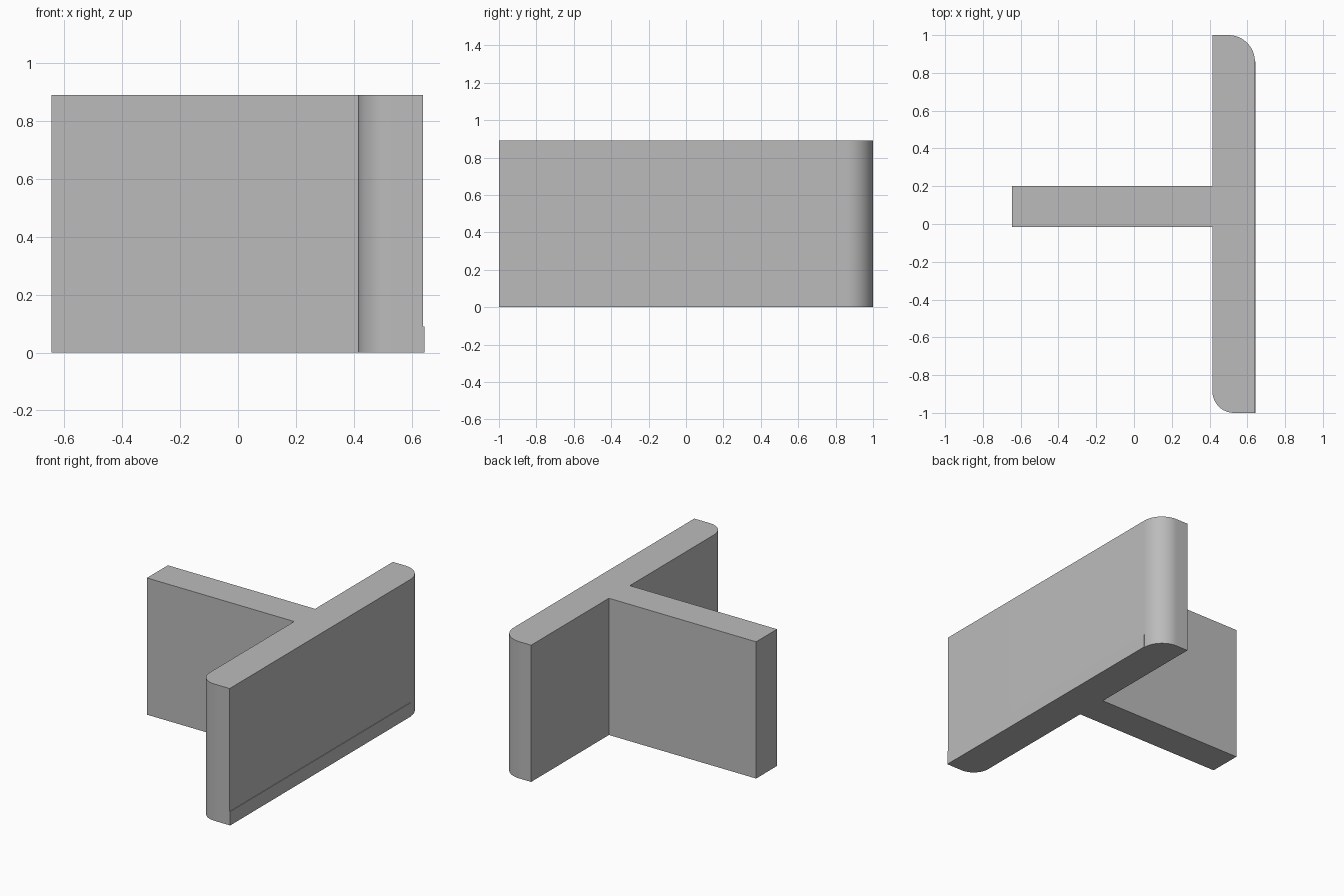
import bpy, bmesh, math

if "Cube" in bpy.data.objects:
    bpy.data.objects.remove(bpy.data.objects["Cube"])

HEIGHT = 0.89

grey = bpy.data.materials.new("plain grey")
grey.diffuse_color = (0.5, 0.5, 0.5, 1)
grey.use_nodes = True
grey.node_tree.nodes["Principled BSDF"].inputs["Base Color"].default_value = grey.diffuse_color


def arc(cx, cy, r, start, steps=16):
    """Quarter circle of points, counter-clockwise from the start angle."""
    return [(cx + r * math.cos(math.radians(start + 90 * i / steps)),
             cy + r * math.sin(math.radians(start + 90 * i / steps)))
            for i in range(steps + 1)]


def extrude_plan(name, plan, height):
    """Stand a closed plan outline up as a solid prism."""
    bm = bmesh.new()
    base = bm.faces.new([bm.verts.new((x, y, 0)) for x, y in plan])
    top = bmesh.ops.extrude_face_region(bm, geom=[base])
    verts = [v for v in top["geom"] if isinstance(v, bmesh.types.BMVert)]
    bmesh.ops.translate(bm, verts=verts, vec=(0, 0, height))
    bmesh.ops.recalc_face_normals(bm, faces=bm.faces)
    mesh = bpy.data.meshes.new(name)
    bm.to_mesh(mesh)
    bm.free()
    mesh.materials.append(grey)
    obj = bpy.data.objects.new(name, mesh)
    bpy.context.collection.objects.link(obj)
    bpy.ops.object.select_all(action='DESELECT')
    obj.select_set(True)
    bpy.context.view_layer.objects.active = obj
    bpy.ops.object.shade_smooth_by_angle(angle=math.radians(30))
    return obj


# T-shaped wall: long bar with two opposite rounded corners, and a stem
left, right, stem_end = 0.415, 0.64, -0.645
r_back, r_front = 0.14, 0.115
plan = ([(right, -1)]
        + arc(right - r_back, 1 - r_back, r_back, 0)
        + [(left, 1), (left, 0.2), (stem_end, 0.2),
           (stem_end, -0.015), (left, -0.015)]
        + arc(left + r_front, -1 + r_front, r_front, 180))
extrude_plan("t_wall", plan, HEIGHT)

# Thin skirting strip along the foot of the flat outer face
extrude_plan("skirting", [(right, -1), (right + 0.004, -1),
                          (right + 0.004, 0.86), (right, 0.86)], 0.09)
